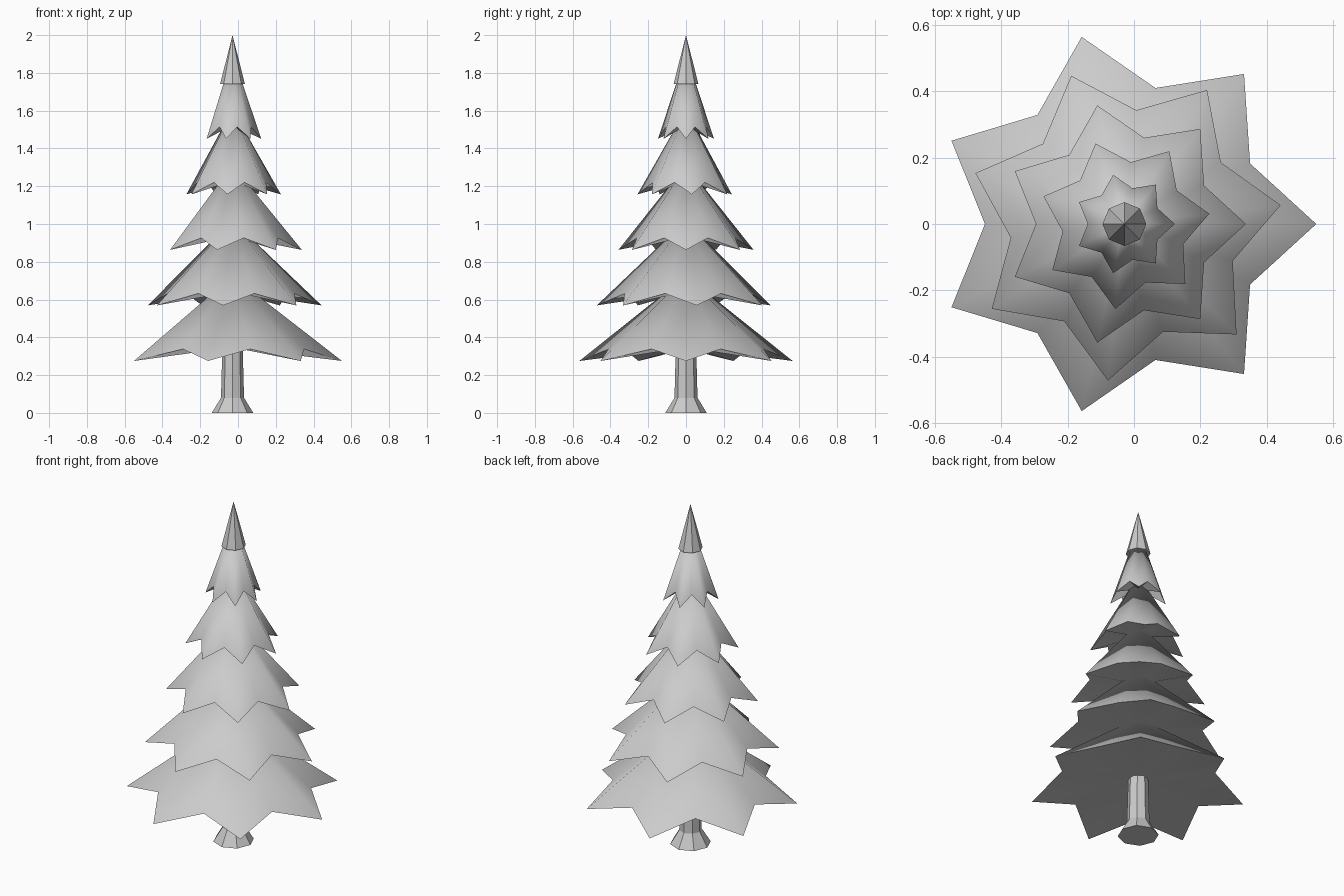
import bpy, bmesh, math

if "Cube" in bpy.data.objects:
    bpy.data.objects.remove(bpy.data.objects["Cube"])

CX = -0.029   # tree axis, offset so the odd-pointed star is centred by its bounds
POINTS = 7

grey = bpy.data.materials.new("plain_grey")
grey.diffuse_color = (0.6, 0.6, 0.6, 1)
grey.use_nodes = True
grey.node_tree.nodes["Principled BSDF"].inputs["Base Color"].default_value = grey.diffuse_color


def make_object(name, bm, smooth_angle=None):
    bmesh.ops.recalc_face_normals(bm, faces=bm.faces[:])
    mesh = bpy.data.meshes.new(name)
    bm.to_mesh(mesh)
    bm.free()
    mesh.materials.append(grey)
    obj = bpy.data.objects.new(name, mesh)
    bpy.context.collection.objects.link(obj)
    if smooth_angle:
        bpy.ops.object.select_all(action='DESELECT')
        obj.select_set(True)
        bpy.context.view_layer.objects.active = obj
        bpy.ops.object.shade_smooth_by_angle(angle=math.radians(smooth_angle))
    return obj


def lathe(name, profile, sides=8):
    """Closed faceted solid from (radius, height) pairs; radius 0 makes a tip."""
    bm = bmesh.new()
    rings = []
    for r, z in profile:
        count = sides if r > 0 else 1
        rings.append([bm.verts.new((CX + r * math.cos(math.tau * i / sides),
                                    r * math.sin(math.tau * i / sides), z))
                      for i in range(count)])
    for a, b in zip(rings, rings[1:]):
        for i in range(sides):
            j = (i + 1) % sides
            if len(b) == 1:
                bm.faces.new((a[i], a[j], b[0]))
            else:
                bm.faces.new((a[i], a[j], b[j], b[i]))
    bm.faces.new(rings[0][::-1])
    if len(rings[-1]) > 1:
        bm.faces.new(rings[-1])
    return make_object(name, bm)


def branch_tier(name, radius, tip_z, turn):
    """Star-shaped skirt with drooping tips, raised notches and a closed underside."""
    bm = bmesh.new()
    apex = bm.verts.new((CX, 0, tip_z + 0.45))
    under = bm.verts.new((CX, 0, tip_z + 0.072))
    rim = []
    for i in range(POINTS * 2):
        a = turn + math.pi * i / POINTS
        r = radius * (0.727 if i % 2 else 1)
        z = tip_z + (0.063 if i % 2 else 0)
        rim.append(bm.verts.new((CX + r * math.cos(a), r * math.sin(a), z)))
    for a, b in zip(rim, rim[1:] + rim[:1]):
        bm.faces.new((a, b, apex))
        bm.faces.new((b, a, under))
    return make_object(name, bm, 70)


# Trunk with flared foot
lathe("trunk", [(0.11, 0), (0.061, 0.08), (0.052, 0.42)])

# Five tiers of branches, alternate ones turned slightly
for i, radius in enumerate((0.579, 0.475, 0.367, 0.258, 0.152)):
    branch_tier(f"branch_tier_{i + 1}", radius, 0.275 + 0.294 * i, 0.12 * (i % 2))

# Pointed top
lathe("top_spire", [(0.066, 1.74), (0, 2.0)])
